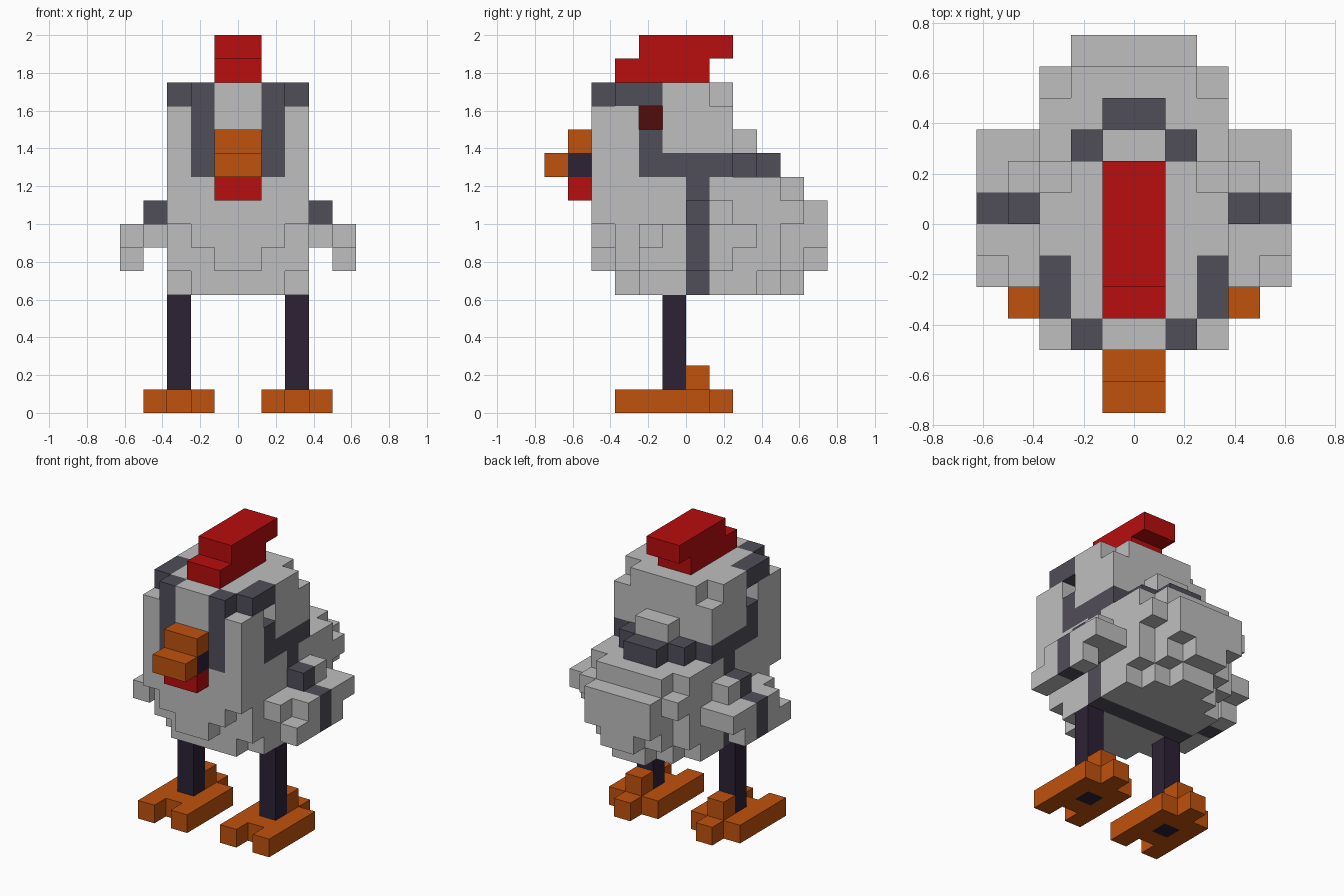
import bpy

U = 0.125  # size of one cube

cube = bpy.data.objects.get("Cube")
if cube:
    bpy.data.objects.remove(cube, do_unlink=True)


def material(name, hex_colour):
    rgb = [int(hex_colour[i:i + 2], 16) / 255 for i in (0, 2, 4)]
    lin = [c / 12.92 if c <= 0.04045 else ((c + 0.055) / 1.055) ** 2.4 for c in rgb]
    m = bpy.data.materials.new(name)
    m.use_nodes = True
    m.diffuse_color = (*lin, 1)
    m.node_tree.nodes["Principled BSDF"].inputs["Base Color"].default_value = (*lin, 1)
    return m


GREY = material("light grey feather", "BFBFBF")
SLATE = material("slate feather", "504D59")
LEG = material("dark leg", "2C2135")
ORANGE = material("orange", "C0520D")
RED = material("red", "B80D0D")
EYE = material("dark red eye", "520C0C")

# Outward direction and corner offsets of the six cube sides
SIDES = [
    ((1, 0, 0), ((1, 0, 0), (1, 1, 0), (1, 1, 1), (1, 0, 1))),
    ((-1, 0, 0), ((0, 0, 0), (0, 0, 1), (0, 1, 1), (0, 1, 0))),
    ((0, 1, 0), ((0, 1, 0), (0, 1, 1), (1, 1, 1), (1, 1, 0))),
    ((0, -1, 0), ((0, 0, 0), (1, 0, 0), (1, 0, 1), (0, 0, 1))),
    ((0, 0, 1), ((0, 0, 1), (1, 0, 1), (1, 1, 1), (0, 1, 1))),
    ((0, 0, -1), ((0, 0, 0), (0, 1, 0), (1, 1, 0), (1, 0, 0))),
]


def fill(cells, x, y, z, mat):
    """Fill a block of cubes; mat None carves it away."""
    for i in range(*x):
        for j in range(*y):
            for k in range(*z):
                if mat is None:
                    cells.pop((i, j, k), None)
                else:
                    cells[i, j, k] = mat


def fill_pair(cells, x, y, z, mat):
    """Fill a block and its mirror image across x = 0."""
    fill(cells, x, y, z, mat)
    fill(cells, (-x[1], -x[0]), y, z, mat)


def paint(cells, x, y, z, mat):
    """Recolour existing cubes on both sides."""
    for c in cells:
        i = c[0] if c[0] >= 0 else -1 - c[0]
        if all(r[0] <= v < r[1] for v, r in zip((i, c[1], c[2]), (x, y, z))):
            cells[c] = mat


def build(name, cells):
    """Make the outer shell of a set of cubes."""
    verts, faces, face_mats = {}, [], []
    mats = list(dict.fromkeys(cells.values()))
    for (i, j, k), mat in cells.items():
        for (dx, dy, dz), corners in SIDES:
            if (i + dx, j + dy, k + dz) in cells:
                continue
            pts = [(i + a, j + b, k + c) for a, b, c in corners]
            faces.append([verts.setdefault(p, len(verts)) for p in pts])
            face_mats.append(mats.index(mat))
    mesh = bpy.data.meshes.new(name)
    mesh.from_pydata([(x * U, y * U, z * U) for x, y, z in verts], [], faces)
    for m in mats:
        mesh.materials.append(m)
    mesh.polygons.foreach_set("material_index", face_mats)
    mesh.update()
    obj = bpy.data.objects.new(name, mesh)
    bpy.context.collection.objects.link(obj)
    return obj


# Body and head: half width, y range, z range of each layer
body = {}
LAYERS = [
    # rounded belly
    (1, (-3, 5), (5, 6)), (2, (-3, 4), (5, 6)), (3, (-2, 3), (5, 6)),
    # breast and tail
    (1, (-4, 6), (6, 7)), (2, (-3, 5), (6, 7)), (3, (-3, 4), (6, 7)),
    (2, (-4, 6), (7, 8)), (3, (-3, 4), (7, 8)),
    (2, (-4, 6), (8, 9)), (3, (-4, 5), (8, 9)),
    (2, (-4, 5), (9, 10)), (3, (-4, 4), (9, 10)),
    # neck
    (1, (-4, 4), (10, 11)), (2, (-4, 3), (10, 11)), (3, (-4, 2), (10, 11)),
    # head
    (3, (-4, 2), (11, 13)), (1, (1, 3), (11, 12)),
    (2, (-4, 2), (13, 14)), (3, (-3, 1), (13, 14)),
]
for w, y, z in LAYERS:
    fill(body, (-w, w), y, z, GREY)
paint(body, (0, 3), (0, 1), (5, 10), SLATE)     # band round the belly
paint(body, (0, 3), (-2, 4), (10, 11), SLATE)   # band round the neck
paint(body, (2, 3), (-2, -1), (10, 12), SLATE)  # cheek stripe
paint(body, (1, 2), (-4, -3), (10, 14), SLATE)  # face stripe
paint(body, (2, 3), (-3, -1), (13, 14), SLATE)  # brow
fill_pair(body, (2, 3), (-2, -1), (12, 13), None)  # eye socket
paint(body, (1, 2), (-2, -1), (12, 13), EYE)
build("body", body)

# Comb, beak and wattle
comb = {}
fill(comb, (-1, 1), (-3, 1), (14, 15), RED)
fill(comb, (-1, 1), (-2, 2), (15, 16), RED)
build("comb", comb)

beak = {}
fill(beak, (-1, 1), (-5, -4), (11, 12), ORANGE)
fill(beak, (-1, 1), (-6, -5), (10, 11), ORANGE)
fill(beak, (-1, 1), (-5, -4), (10, 11), LEG)
build("beak", beak)

wattle = {}
fill(wattle, (-1, 1), (-5, -4), (9, 10), RED)
build("wattle", wattle)

# Wings, legs and feet on both sides
for side, sign in (("left", 1), ("right", -1)):
    def block(cells, x, y, z, mat):
        fill(cells, x if sign > 0 else (-x[1], -x[0]), y, z, mat)

    wing = {}
    block(wing, (3, 4), (0, 2), (8, 9), GREY)
    block(wing, (3, 4), (-2, 3), (7, 8), GREY)
    block(wing, (4, 5), (-1, 3), (7, 8), GREY)
    block(wing, (4, 5), (-2, 2), (6, 7), GREY)
    paint(wing, (3, 5), (0, 1), (6, 9), SLATE)
    build(side + "_wing", wing)

    leg = {}
    block(leg, (2, 3), (-1, 0), (0, 5), LEG)
    build(side + "_leg", leg)

    foot = {}
    block(foot, (1, 2), (-3, 1), (0, 1), ORANGE)
    block(foot, (3, 4), (-3, 1), (0, 1), ORANGE)
    block(foot, (2, 3), (-2, 2), (0, 1), ORANGE)
    block(foot, (2, 3), (0, 1), (1, 2), ORANGE)
    block(foot, (2, 3), (-1, 0), (0, 1), None)  # gap for the leg
    build(side + "_foot", foot)
